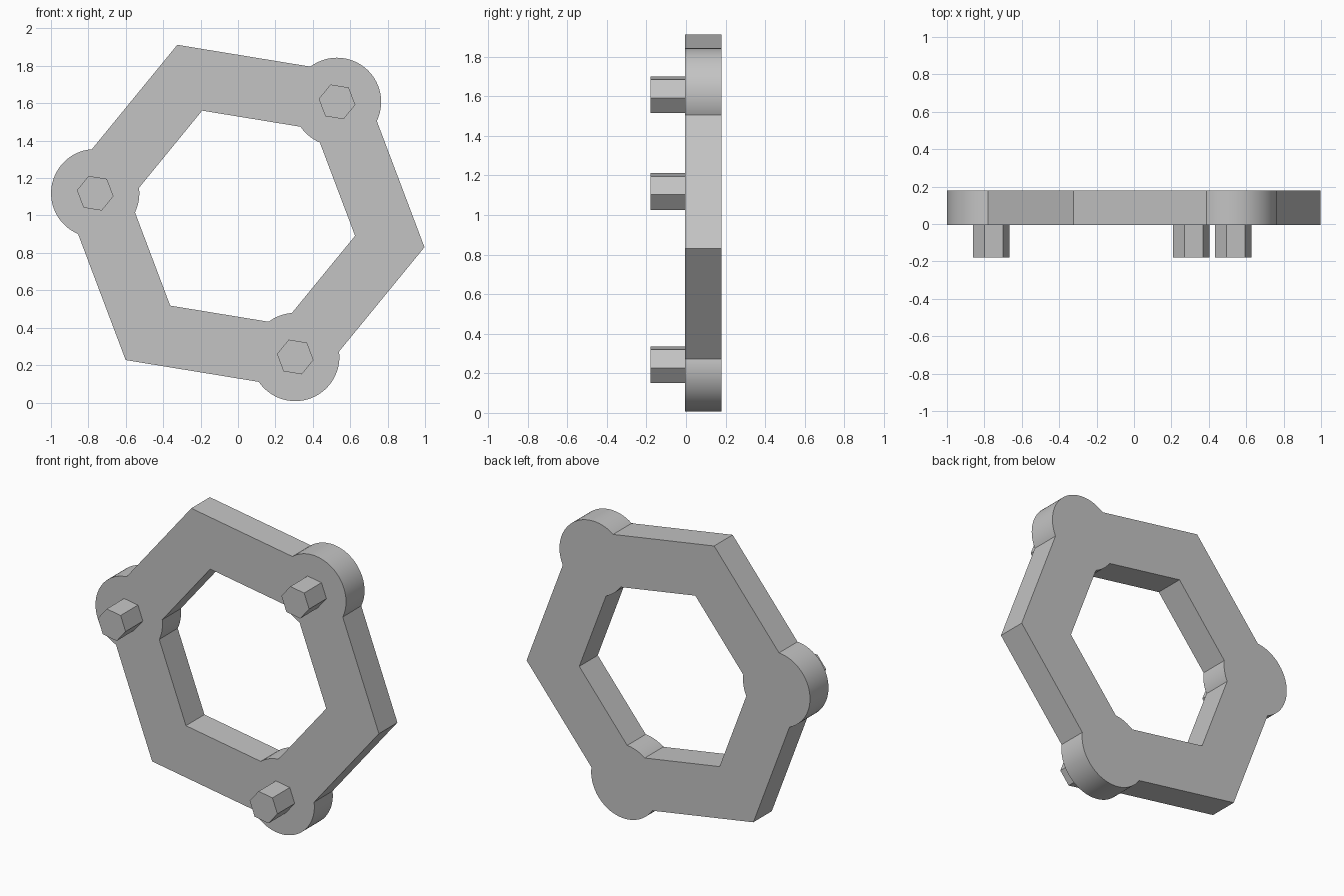
import bpy, bmesh
from math import cos, sin, radians, pi

cube = bpy.data.objects.get("Cube")
if cube:
    bpy.data.objects.remove(cube, do_unlink=True)

CX, CZ = 0.024, 0.99          # ring centre
OUTER, INNER = 0.986, 0.61    # hexagon corner radii
MID = (OUTER + INNER) / 2
TURN = radians(-9.3)          # shared hexagon rotation
FRONT, BACK, PIN_TIP = -0.006, 0.18, -0.18

grey = bpy.data.materials.new("plain_grey")
grey.use_nodes = True
grey.diffuse_color = (0.55, 0.55, 0.55, 1)
grey.node_tree.nodes["Principled BSDF"].inputs["Base Color"].default_value = (0.55, 0.55, 0.55, 1)


def prism(name, x, z, radius, sides, y0, y1):
    """Regular prism running along y."""
    bm = bmesh.new()
    angles = [TURN + 2 * pi * i / sides for i in range(sides)]
    loop = [bm.verts.new((x + radius * cos(a), y0, z + radius * sin(a))) for a in angles]
    face = bm.faces.new(loop)
    new = bmesh.ops.extrude_face_region(bm, geom=[face])["geom"]
    bmesh.ops.translate(bm, vec=(0, y1 - y0, 0),
                        verts=[v for v in new if isinstance(v, bmesh.types.BMVert)])
    bmesh.ops.recalc_face_normals(bm, faces=bm.faces)
    mesh = bpy.data.meshes.new(name)
    bm.to_mesh(mesh)
    bm.free()
    mesh.materials.append(grey)
    obj = bpy.data.objects.new(name, mesh)
    bpy.context.collection.objects.link(obj)
    return obj


def combine(target, tool, operation):
    """Apply a boolean and discard the tool."""
    mod = target.modifiers.new("combine", 'BOOLEAN')
    mod.object, mod.operation, mod.solver = tool, operation, 'EXACT'
    bpy.context.view_layer.objects.active = target
    bpy.ops.object.modifier_apply(modifier=mod.name)
    bpy.data.objects.remove(tool, do_unlink=True)


# Hexagonal ring
ring = prism("hexagon_ring", CX, CZ, OUTER, 6, FRONT, BACK)
combine(ring, prism("hole_cutter", CX, CZ, INNER, 6, FRONT - 0.1, BACK + 0.1), 'DIFFERENCE')

# Round bosses on alternate corners, each with a hexagonal pin
for i, side in enumerate(("upper_left", "right", "lower_left")):
    a = TURN + radians(60 + 120 * i)
    x, z = CX + MID * cos(a), CZ + MID * sin(a)
    combine(ring, prism("boss", x, z, 0.236, 72, FRONT, BACK), 'UNION')
    prism(side + "_hex_pin", x, z, 0.099, 6, PIN_TIP, FRONT)

# Smooth the round bosses, keep corners crisp
bpy.ops.object.select_all(action='DESELECT')
ring.select_set(True)
bpy.context.view_layer.objects.active = ring
bpy.ops.object.shade_smooth_by_angle(angle=radians(20))
